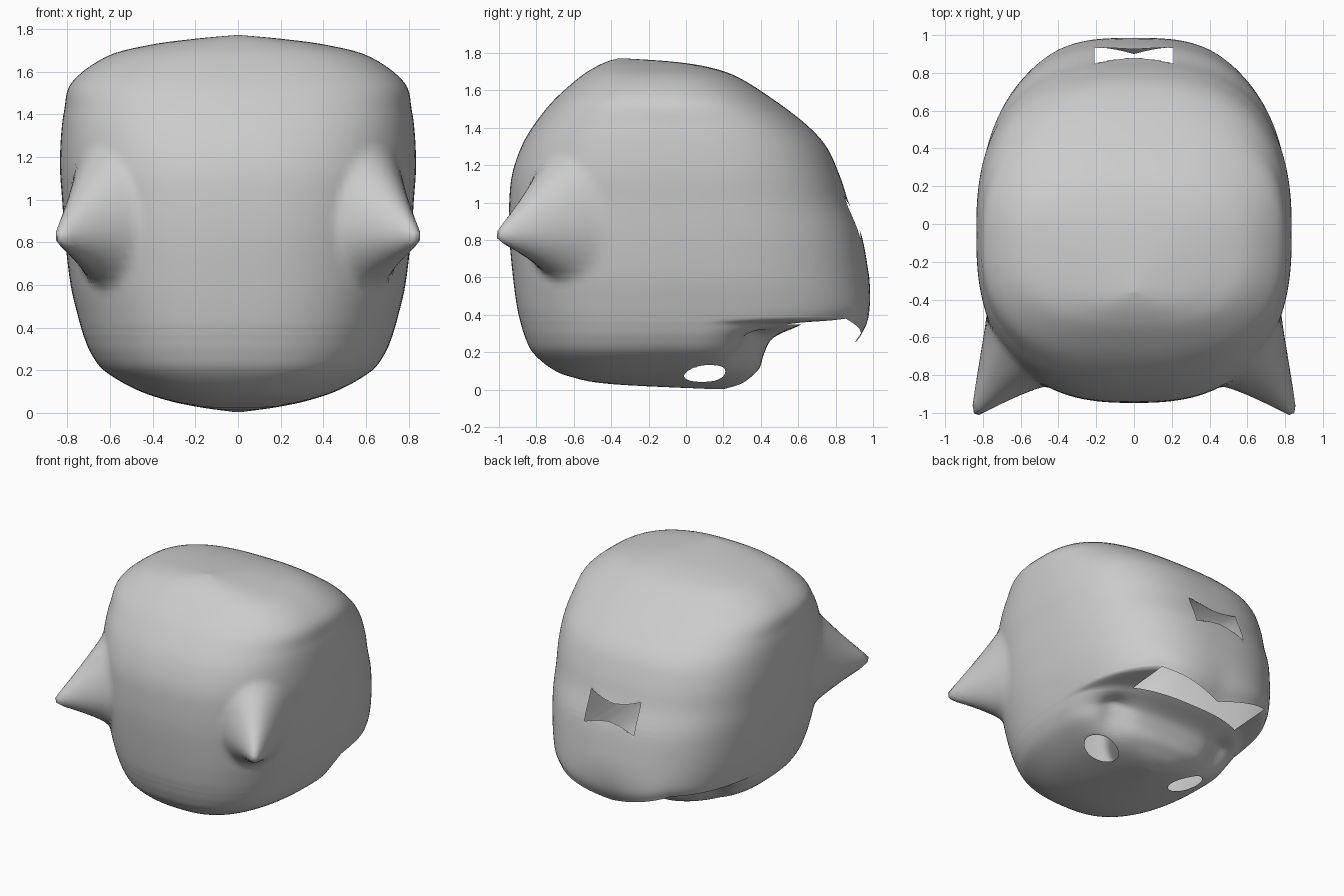
import bpy, bmesh, math
from mathutils import Vector

if "Cube" in bpy.data.objects:
    bpy.data.objects.remove(bpy.data.objects["Cube"])

SEG, SUB, POW = 160, 5, 2.6

# Horizontal sections: z, half width, front y, back y, y of the widest point
UPPER = [(1.772, .01, -.36, -.34, -.35), (1.755, .2, -.42, -.08, -.25),
         (1.725, .42, -.485, .12, -.18), (1.67, .62, -.57, .28, -.14),
         (1.55, .78, -.705, .47, -.11), (1.42, .815, -.81, .64, -.08),
         (1.3, .83, -.88, .75, -.06), (1.15, .835, -.93, .82, -.04),
         (1.0, .825, -.945, .87, -.02), (.82, .812, -.945, .94, .0),
         (.6, .785, -.925, .98, .02), (.45, .75, -.905, 1.0, .03), (.38, .73, -.89, .98, .03)]
LOWER = [(.35, .72, -.882, .62, .03), (.28, .69, -.86, .47, .02), (.2, .63, -.82, .42, 0),
         (.12, .5, -.73, .395, -.03), (.07, .37, -.62, .35, -.05), (.03, .2, -.4, .29, .0),
         (.003, .01, .15, .2, .17)]


def resample(rows):
    """Catmull-Rom through the section table."""
    out = []
    for i in range(len(rows) - 1):
        p = [rows[max(0, min(len(rows) - 1, i + k))] for k in (-1, 0, 1, 2)]
        for j in range(SUB):
            t = j / SUB
            out.append([.5 * (2 * b + (c - a) * t + (2 * a - 5 * b + 4 * c - d) * t * t
                              + (3 * b - a - 3 * c + d) * t ** 3) for a, b, c, d in zip(*p)])
    return out + [list(rows[-1])]


def spow(v):
    return math.copysign(abs(v) ** (2 / POW), v)


# Sections: front and sides run smoothly, the back breaks at the lip
upper, lower = resample(UPPER), resample(LOWER)
sections = resample(UPPER + LOWER)
lip = len(upper) - 1
for i, s in enumerate(sections):
    if i <= lip:
        s[3] = upper[i][3]
    elif i >= lip + SUB:
        s[3] = lower[i - lip - SUB][3]
    else:
        t = (i - lip) / SUB
        s[3] = upper[-1][3] * (1 - t) + lower[0][3] * t

# Head shell loft
bm = bmesh.new()
rings = []
for z, hw, yf, yb, yc in sections:
    ring = []
    for k in range(SEG):
        a = 2 * math.pi * k / SEG
        depth = yb - yc if math.sin(a) > 0 else yc - yf
        ring.append(bm.verts.new((hw * spow(math.cos(a)), yc + depth * spow(math.sin(a)), z)))
    rings.append(ring)

# Faces, leaving the slit open behind the lower lump
for i in range(len(rings) - 1):
    for k in range(SEG):
        m = (k + 1) % SEG
        quad = (rings[i][k], rings[i][m], rings[i + 1][m], rings[i + 1][k])
        mid = sum((v.co for v in quad), Vector()) / 4
        if lip <= i < lip + SUB and abs(mid.x) < .46 and mid.y > .3:
            continue
        bm.faces.new(quad)
bm.faces.new(rings[0])
bm.faces.new(rings[-1])

# Pointed lip hanging in the middle of the back wall
for ring in rings[:lip + 1]:
    for v in ring:
        c = v.co
        if c.y > .75 and c.z < .6 and abs(c.x) < .46:
            w = (1 - abs(c.x) / .46) ** .8 * (.6 - c.z) / .22
            c.z -= .13 * w
            c.y -= .08 * w * w

# Shallow valleys between the cheeks and the lump
for ring in rings[lip + SUB:]:
    for v in ring:
        c = v.co
        d2 = (abs(c.x) - .47) ** 2 + (c.y - .36) ** 2
        w = math.exp(-d2 / .012) * max(0, min(1, (.345 - c.z) / .08))
        c.z += .05 * w
        c.y -= .03 * w

# Ears pulled out of the front corners
for v in bm.verts:
    c = v.co
    s = 1 if c.x > 0 else -1
    dz = c.z - .87
    d = math.sqrt(((c.x - s * .66) ** 2 + (c.y + .68) ** 2) / .27 ** 2
                  + (dz / (.38 if dz > 0 else .29)) ** 2)
    if d < 1:
        w = min((1 - d) ** 1.25 * 1.12, 1)
        c += Vector((s * .185, -.32, -.05)) * w


def cut_hole(dist, centre, keep, axes):
    """Refine locally, snap vertices to the outline dist = 1, remove the inside."""
    near = {e for f in bm.faces for e in f.edges
            if keep(f.calc_center_median()) and dist(f.calc_center_median()) < 1.7}
    bmesh.ops.subdivide_edges(bm, edges=list(near), cuts=4, use_grid_fill=True)
    for v in bm.verts:
        if keep(v.co) and abs(dist(v.co) - 1) < .07:
            for _ in range(3):
                d = dist(v.co)
                for ax in axes:
                    v.co[ax] = centre[ax] + (v.co[ax] - centre[ax]) / d
    dead = []
    for f in bm.faces:
        m = f.calc_center_median()
        if keep(m) and dist(m) < 1:
            dead.append(f)
    bmesh.ops.delete(bm, geom=dead, context='FACES')


# Two oval holes underneath
for s in (1, -1):
    cut_hole(lambda c: math.hypot((c.x - s * .38) / .125, (c.y - .1) / .11),
             (s * .38, .1, 0), lambda c: c.z < .32, (0, 1))

# Bow-shaped hole in the back
cut_hole(lambda c: max(abs(c.x) / .21,
                       abs(c.z - .92) / (.06 + .05 * min(abs(c.x) / .21, 1) ** 1.5)),
         (0, 0, .92), lambda c: c.y > .6, (0, 2))

bmesh.ops.recalc_face_normals(bm, faces=bm.faces[:])
mesh = bpy.data.meshes.new("head_shell")
bm.to_mesh(mesh)
bm.free()
head = bpy.data.objects.new("head_shell", mesh)
bpy.context.collection.objects.link(head)
for p in mesh.polygons:
    p.use_smooth = True
